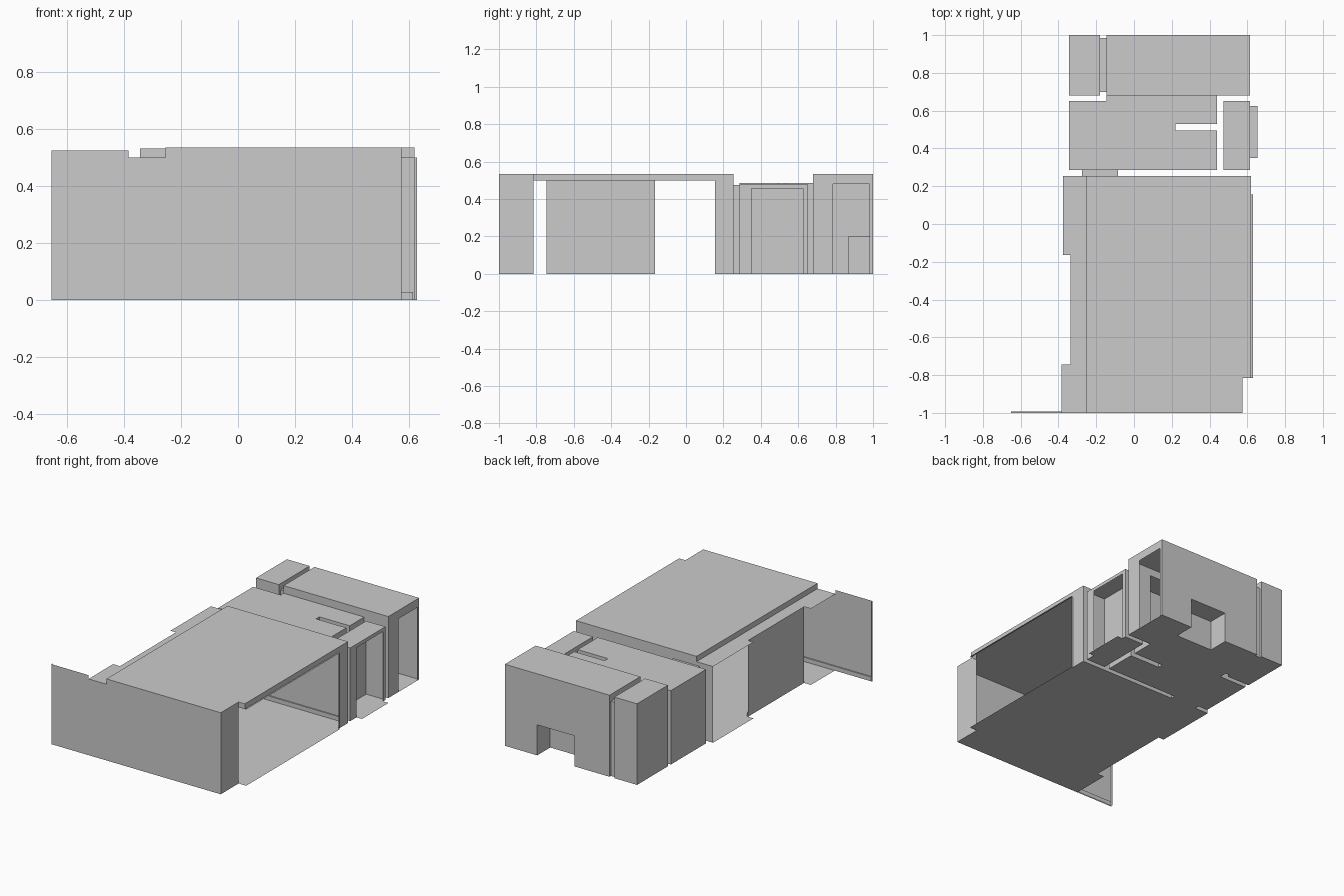
import bpy

if "Cube" in bpy.data.objects:
    bpy.data.objects.remove(bpy.data.objects["Cube"])


def mesh(name, verts, faces):
    me = bpy.data.meshes.new(name)
    me.from_pydata(verts, [], faces)
    me.update()
    ob = bpy.data.objects.new(name, me)
    bpy.context.collection.objects.link(ob)
    return ob


def slab(name, outline, z):
    """Flat floor or ceiling sheet."""
    return mesh(name, [(x, y, z) for x, y in outline], [list(range(len(outline)))])


def rect(x0, x1, y0, y1):
    return [(x0, y0), (x1, y0), (x1, y1), (x0, y1)]


def wall(name, path, z1, z0=0.0):
    """Thin upright sheet along a plan path."""
    n = len(path)
    verts = [(x, y, z0) for x, y in path] + [(x, y, z1) for x, y in path]
    return mesh(name, verts, [(i, i + 1, n + i + 1, n + i) for i in range(n - 1)])


def board(name, x0, x1, y0, y1):
    """Skirting board: a low box."""
    r = rect(x0, x1, y0, y1)
    verts = [(x, y, 0) for x, y in r] + [(x, y, 0.028) for x, y in r]
    sides = [(i, (i + 1) % 4, (i + 1) % 4 + 4, i + 4) for i in range(4)]
    return mesh(name, verts, sides + [(4, 5, 6, 7)])


H, SOFFIT, MID, DOOR = 0.535, 0.50, 0.485, 0.475

# Main room: floor, raised ceiling and lower soffit strip
left_edge = [(-0.375, 0.255), (-0.375, -0.165), (-0.335, -0.165),
             (-0.335, -0.745), (-0.385, -0.745), (-0.385, -1)]
right_edge = [(0.575, -1), (0.575, -0.815), (0.62, -0.815), (0.62, 0.255)]
slab("main_floor", left_edge + right_edge, 0)
slab("main_ceiling", [(-0.255, 0.255), (-0.255, -1)] + right_edge, H)
slab("main_soffit", left_edge + [(-0.255, -1), (-0.255, 0.255)], SOFFIT)
wall("soffit_step", [(-0.255, -1), (-0.255, 0.255)], H, SOFFIT)

# Main room walls
wall("front_wall_wing", [(-0.655, -0.988), (-0.655, -1), (-0.385, -1)], 0.525)
wall("front_wall_low", [(-0.385, -1), (-0.255, -1)], SOFFIT)
wall("front_wall", [(-0.255, -1), (0.575, -1), (0.575, -0.815)], H)
wall("window_header", right_edge[1:3] + [(0.62, 0.155)], H, SOFFIT)
wall("right_wall", [(0.62, 0.155), (0.62, 0.255)], H)
wall("left_wall", left_edge[2:4], SOFFIT)
wall("back_wall_left", [(-0.375, 0.255), (-0.275, 0.255)], SOFFIT)
wall("back_wall_header_low", [(-0.275, 0.255), (-0.255, 0.255)], SOFFIT, DOOR)
wall("back_wall_header", [(-0.255, 0.255), (-0.085, 0.255)], H, DOOR)
wall("back_wall", [(-0.085, 0.255), (0.62, 0.255)], H)

# Large window threshold and reveal
for label, z in (("sill", 0), ("head", SOFFIT)):
    slab("window_" + label, rect(0.62, 0.63, -0.815, 0.155), z)
wall("window_reveal", [(0.62, 0.155), (0.63, 0.155)], SOFFIT)

# Skirting boards
board("skirting_wing", -0.65, -0.385, -1, -0.992)
board("skirting_front", -0.385, 0.57, -1, -0.992)
board("skirting_back", -0.085, 0.615, 0.247, 0.255)
board("skirting_left", -0.335, -0.327, -0.745, -0.165)

# Doorway between the main room and the hall
slab("door_floor", rect(-0.275, -0.085, 0.255, 0.285), 0)
slab("door_head", rect(-0.275, -0.085, 0.255, 0.285), DOOR)
for i, x in enumerate((-0.275, -0.085)):
    wall("door_jamb_%d" % i, [(x, 0.255), (x, 0.285)], DOOR)

# Hall, with a partition slot from the right
hall_right = [(0.44, 0.285), (0.44, 0.495), (0.22, 0.495),
              (0.22, 0.53), (0.44, 0.53), (0.44, 0.68)]
hall_left = [(-0.145, 0.68), (-0.145, 0.65), (-0.345, 0.65), (-0.345, 0.285)]
for label, z in (("floor", 0), ("ceiling", MID)):
    slab("hall_" + label, hall_right + hall_left, z)
wall("hall_right_walls", [(-0.085, 0.285)] + hall_right, MID)
wall("hall_left_walls", hall_left + [(-0.275, 0.285)], MID)
wall("hall_door_header", [(-0.275, 0.285), (-0.085, 0.285)], MID, DOOR)

# Small side room with an open doorway and outer step
for label, z in (("floor", 0), ("ceiling", 0.48)):
    slab("side_room_" + label, rect(0.475, 0.615, 0.285, 0.65), z)
wall("side_room_walls", [(0.615, 0.35), (0.615, 0.285), (0.475, 0.285),
                         (0.475, 0.65), (0.615, 0.65), (0.615, 0.625)], 0.48)
wall("side_room_header", [(0.615, 0.35), (0.615, 0.625)], 0.48, 0.457)
slab("side_room_step", rect(0.615, 0.655, 0.35, 0.625), 0)

# Back room, floor notched around the low cabinet
cabinet = [(0.38, 1), (0.38, 0.865), (0.11, 0.865), (0.11, 1)]
slab("back_room_floor", [(-0.145, 0.68), (0.615, 0.68), (0.615, 1)]
     + cabinet + [(-0.145, 1)], 0)
slab("back_room_ceiling", rect(-0.145, 0.615, 0.68, 1), H)
wall("back_room_front_header", [(-0.145, 0.68), (0.44, 0.68)], H, MID)
wall("back_room_front_wall", [(0.44, 0.68), (0.615, 0.68), (0.615, 0.785)], H)
wall("back_room_window_header", [(0.615, 0.785), (0.615, 0.98)], H, 0.48)
wall("back_room_corner", [(0.615, 0.98), (0.615, 1), (0.38, 1)], H)
wall("rear_wall_over_cabinet", [(0.38, 1), (0.11, 1)], H, 0.2)
wall("rear_wall", [(0.11, 1), (-0.145, 1), (-0.145, 0.985)], H)
wall("back_room_left_header", [(-0.145, 0.985), (-0.145, 0.70)], H, 0.49)
wall("back_room_left_stub", [(-0.145, 0.70), (-0.145, 0.68)], H)
wall("cabinet_sides", cabinet, 0.2)
slab("cabinet_top", cabinet, 0.2)
board("skirting_back_room", 0.445, 0.61, 0.68, 0.688)

# Closet and its opening to the back room
for label, z in (("floor", 0), ("ceiling", 0.532)):
    slab("closet_" + label, rect(-0.345, -0.18, 0.68, 1), z)
wall("closet_walls", [(-0.18, 0.70), (-0.18, 0.68), (-0.345, 0.68),
                      (-0.345, 1), (-0.18, 1), (-0.18, 0.985)], 0.532)
wall("closet_header", [(-0.18, 0.70), (-0.18, 0.985)], 0.532, 0.49)
for label, z in (("threshold", 0), ("head", 0.49)):
    slab("closet_" + label, rect(-0.18, -0.145, 0.70, 0.985), z)
for i, y in enumerate((0.70, 0.985)):
    wall("closet_jamb_%d" % i, [(-0.18, y), (-0.145, y)], 0.49)
